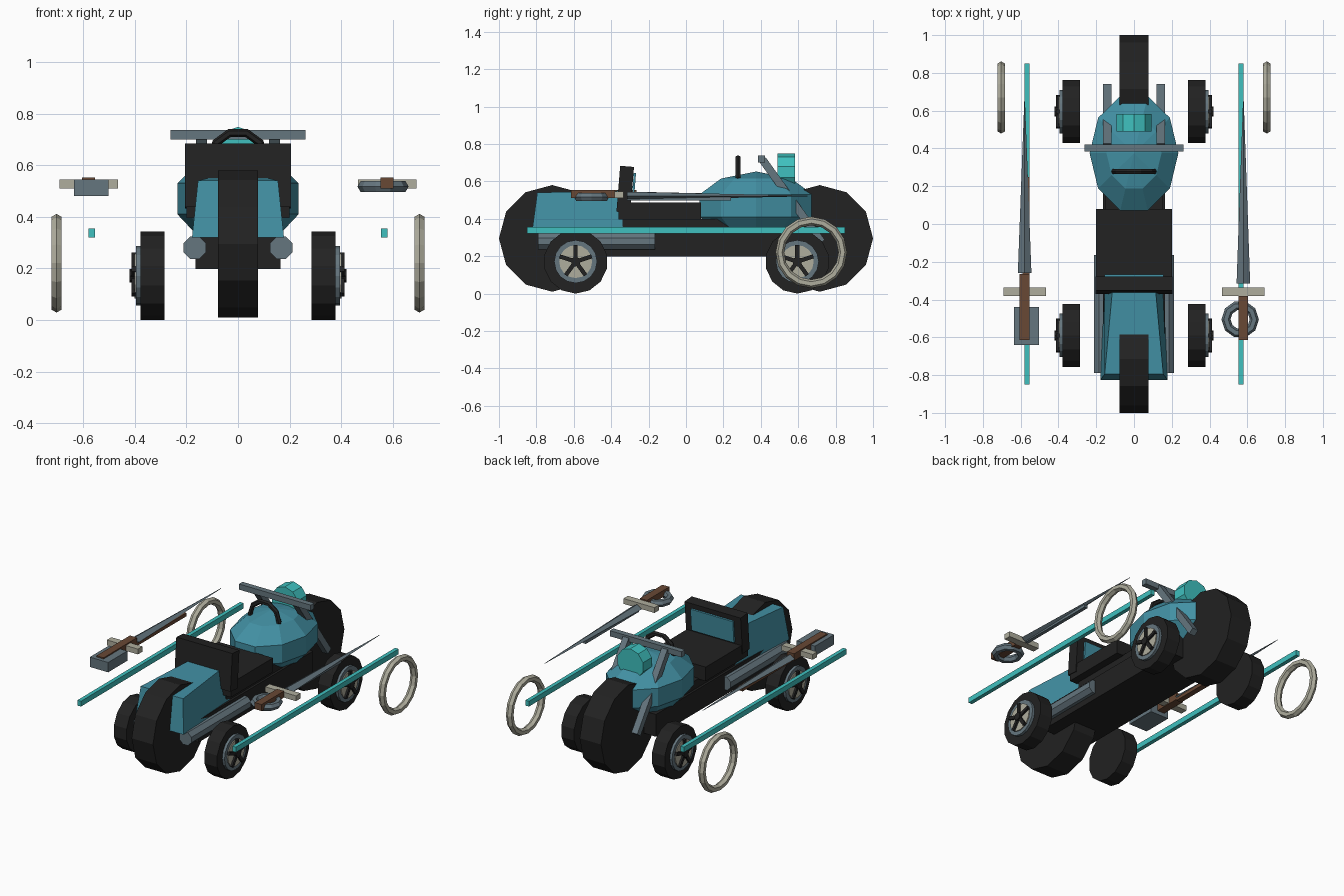
import bpy, bmesh
from math import sin, cos, pi, radians
from mathutils import Vector

if "Cube" in bpy.data.objects:
    bpy.data.objects.remove(bpy.data.objects["Cube"])


def mat(name, rgb):
    m = bpy.data.materials.new(name)
    m.diffuse_color = (*rgb, 1)
    m.use_nodes = True
    m.node_tree.nodes["Principled BSDF"].inputs["Base Color"].default_value = m.diffuse_color
    return m


TEAL = mat("teal paint", (0.055, 0.28, 0.37))
TURQ = mat("bright turquoise", (0.05, 0.53, 0.52))
BLACK = mat("black rubber", (0.016, 0.016, 0.016))
GREY = mat("steel grey", (0.13, 0.18, 0.21))
BEIGE = mat("pale beige", (0.43, 0.42, 0.34))
BROWN = mat("brown grip", (0.14, 0.065, 0.035))


def loft(name, rings, material, closed=False):
    """Skin a list of point rings; caps the ends, or joins them if closed."""
    bm = bmesh.new()
    vs = [[bm.verts.new(p) for p in r] for r in rings]
    n = len(rings[0])
    pairs = list(zip(vs, vs[1:])) + ([(vs[-1], vs[0])] if closed else [])
    for a, b in pairs:
        for i in range(n):
            j = (i + 1) % n
            bm.faces.new((a[i], a[j], b[j], b[i]))
    if not closed:
        bm.faces.new(vs[0])
        bm.faces.new(vs[-1])
    bmesh.ops.remove_doubles(bm, verts=bm.verts, dist=1e-5)
    bmesh.ops.recalc_face_normals(bm, faces=bm.faces)
    me = bpy.data.meshes.new(name)
    bm.to_mesh(me)
    bm.free()
    me.materials.append(material)
    ob = bpy.data.objects.new(name, me)
    bpy.context.collection.objects.link(ob)
    return ob


def box(name, x, y, z, material):
    rect = [(x[0], y[0]), (x[1], y[0]), (x[1], y[1]), (x[0], y[1])]
    return loft(name, [[(a, b, h) for a, b in rect] for h in z], material)


def place(axis, u, v, w):
    """Local (u, v) across the axis and w along it."""
    return {"x": (w, u, v), "y": (u, w, v), "z": (u, v, w)}[axis]


def cyl(name, axis, centre, r, w, n, material, turn=0.0):
    rings = [[place(axis, centre[0] + r * cos(turn + 2 * pi * i / n),
                    centre[1] + r * sin(turn + 2 * pi * i / n), h)
              for i in range(n)] for h in w]
    return loft(name, rings, material)


def torus(name, axis, centre, R, r, n, m, material, w):
    rings = []
    for i in range(n):
        a = 2 * pi * i / n
        rings.append([place(axis, centre[0] + (R + r * cos(2 * pi * k / m)) * cos(a),
                            centre[1] + (R + r * cos(2 * pi * k / m)) * sin(a),
                            w + r * sin(2 * pi * k / m)) for k in range(m)])
    return loft(name, rings, material, closed=True)


def beam(name, x, p, q, half, material):
    """Bar with x extents x, running from p to q in the yz plane."""
    d = Vector((q[0] - p[0], q[1] - p[1])).normalized()
    nrm = Vector((-d.y, d.x)) * half
    prof = [(p[0] + nrm.x, p[1] + nrm.y), (p[0] - nrm.x, p[1] - nrm.y),
            (q[0] - nrm.x, q[1] - nrm.y), (q[0] + nrm.x, q[1] + nrm.y)]
    return loft(name, [[(h, a, b) for a, b in prof] for h in x], material)


# main wheels on the centre line
for nm, y in (("front", -0.715), ("back", 0.715)):
    cyl(nm + "_main_wheel", "x", (y, 0.295), 0.285, (-0.078, 0.078), 12, BLACK)

# chassis, seat and backrest
box("chassis", (-0.165, 0.165), (-0.65, 0.55), (0.198, 0.345), BLACK)
box("seat", (-0.2, 0.2), (-0.36, 0.08), (0.395, 0.488), BLACK)
box("seat_support", (-0.15, 0.15), (-0.34, 0.25), (0.34, 0.40), BLACK)
beam("backrest", (-0.205, 0.205), (-0.335, 0.435), (-0.315, 0.68), 0.037, BLACK)
beam("backrest_panel", (-0.155, 0.155), (-0.285, 0.50), (-0.273, 0.645), 0.006, TEAL)

# tapered tail body
loft("tail_body", [
    [(-0.178, -0.825, 0.32), (0.178, -0.825, 0.32), (0.155, -0.29, 0.32), (-0.155, -0.29, 0.32)],
    [(-0.155, -0.795, 0.54), (0.155, -0.795, 0.54), (0.115, -0.36, 0.55), (-0.115, -0.36, 0.55)],
], TEAL)

# faceted tank
levels = [(0.28, 0.0), (0.315, 0.62), (0.41, 1.0), (0.53, 1.0), (0.615, 0.62), (0.652, 0.0)]
loft("tank", [[(0.235 * s * cos(2 * pi * i / 10), 0.375 + 0.318 * s * sin(2 * pi * i / 10), z)
               for i in range(10)] for z, s in
              [(z, max(s, 0.01)) for z, s in levels]], TEAL)

# lamp, handlebar and hoop
cyl("lamp", "y", (0, 0.65), 0.098, (0.49, 0.582), 10, TURQ, turn=pi / 10)
box("handlebar", (-0.262, 0.262), (0.385, 0.422), (0.70, 0.737), GREY)
torus("cowl_hoop", "y", (0, 0.625), 0.105, 0.016, 10, 6, BLACK, 0.278).data.transform
for s, side in ((-1, "left"), (1, "right")):
    def xs(a, b):
        return (s * a, s * b)

    # fork leg and exhaust
    beam(side + "_fork", xs(0.12, 0.163), (0.41, 0.715), (0.725, 0.275), 0.021, GREY)
    cyl(side + "_exhaust", "y", (s * 0.168, 0.28), 0.047, (-0.79, -0.165), 8, GREY, turn=pi / 8)

    # side wheels with rim, face and five spokes
    for end, y in (("front", -0.59), ("back", 0.595)):
        nm = f"{side}_{end}_side_wheel"
        c = (y, 0.171)
        cyl(nm + "_tyre", "x", c, 0.171, xs(0.285, 0.378), 14, BLACK, turn=pi / 14)
        cyl(nm + "_rim", "x", c, 0.115, xs(0.37, 0.395), 16, GREY)
        cyl(nm + "_face", "x", c, 0.088, xs(0.39, 0.401), 16, BEIGE)
        cyl(nm + "_hub", "x", c, 0.026, xs(0.395, 0.42), 8, BLACK)
        for k in range(5):
            a = radians(90 + 72 * k)
            tip = (y + 0.09 * cos(a), 0.171 + 0.09 * sin(a))
            beam(f"{nm}_spoke_{k}", xs(0.395, 0.413), c, tip, 0.011, BLACK)

    # floating rail and ring
    box(side + "_rail", xs(0.554, 0.58), (-0.85, 0.85), (0.32, 0.355), TURQ)
    torus(side + "_ring", "x", (0.67, 0.22), 0.168, 0.023, 16, 6, BEIGE, s * 0.703)

    # blade tapering to a point, with cross guard
    b = -0.26 if s < 0 else -0.315
    blade = []
    for y, w, h in ((b, 0.036, 0.022), (0.65, 0.002, 0.002)):
        cx = s * 0.579
        blade.append([(cx - w, y, 0.522), (cx, y, 0.522 - h), (cx + w, y, 0.522), (cx, y, 0.522 + h)])
    loft(side + "_blade", blade, GREY)
    box(side + "_guard", xs(0.465, 0.692), (-0.382, -0.335), (0.51, 0.545), BEIGE)

# left grip, fore stock and stock block
box("left_grip", (-0.605, -0.553), (-0.615, -0.265), (0.505, 0.553), BROWN)
box("left_fore_stock", (-0.59, -0.553), (-0.265, 0.25), (0.497, 0.52), BROWN)
box("left_stock_block", (-0.636, -0.502), (-0.64, -0.44), (0.48, 0.545), GREY)

# right grip, ring pommel and blade spine
box("right_grip", (0.552, 0.603), (-0.615, -0.38), (0.51, 0.553), BROWN)
torus("right_pommel_ring", "z", (0.562, -0.505), 0.075, 0.024, 10, 6, GREY, 0.517)
box("right_blade_spine", (0.565, 0.588), (-0.315, 0.24), (0.498, 0.52), GREY)
